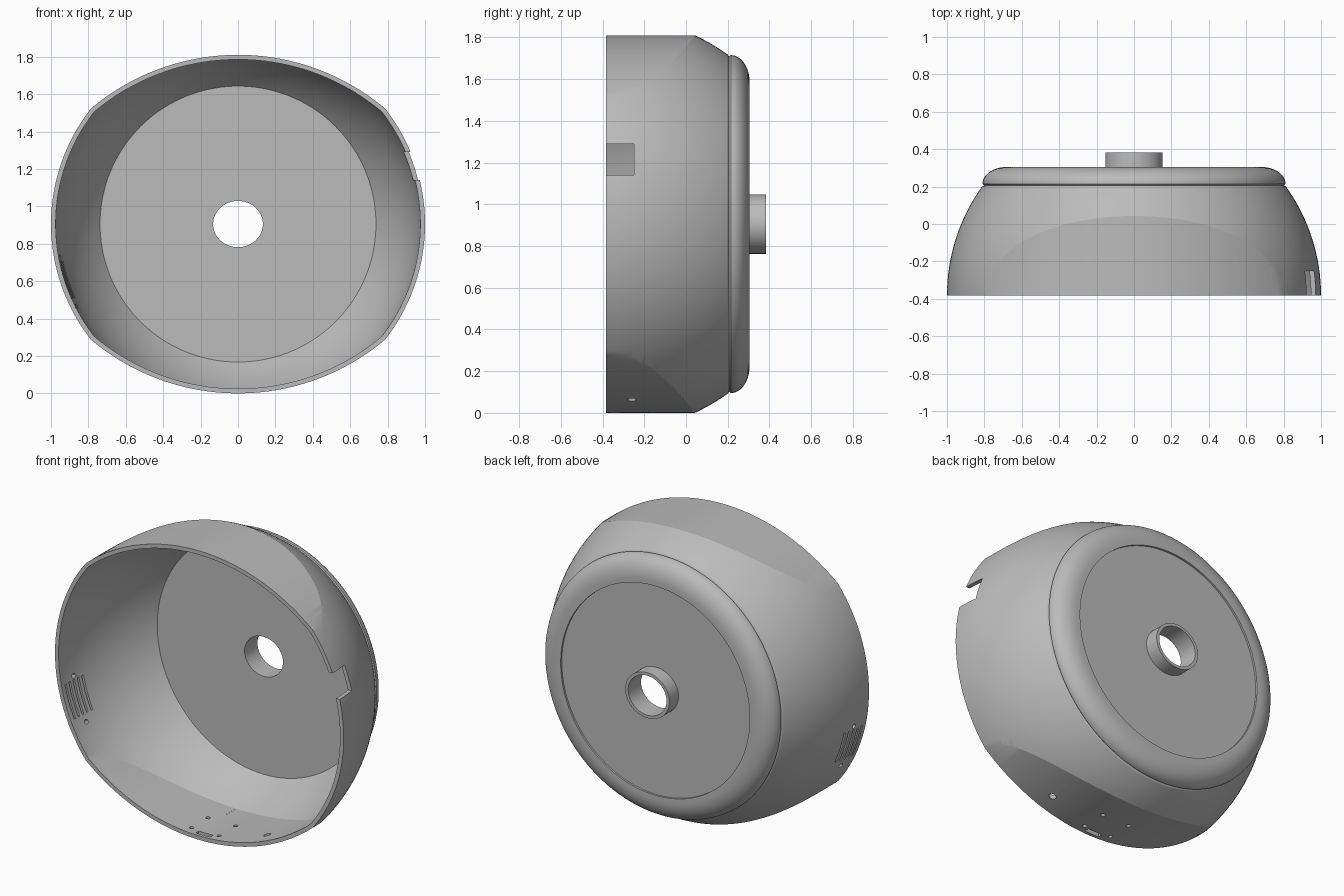
import bpy, bmesh, math
from mathutils import Matrix, Vector

cube = bpy.data.objects.get("Cube")
if cube:
    bpy.data.objects.remove(cube)

FRONT, BACK, MID = -0.3825, 0.305, 0.905   # opening, rear face, axis height
LENS_R, LENS_SHIFT = 1.22, 0.315           # arcs that trim the top and bottom
SEGS = 144

grey = bpy.data.materials.new("plain_grey")
grey.use_nodes = True
colour = (0.5, 0.5, 0.5, 1)
grey.diffuse_color = colour
grey.node_tree.nodes["Principled BSDF"].inputs["Base Color"].default_value = colour


def finish(name, bm):
    bmesh.ops.recalc_face_normals(bm, faces=bm.faces)
    mesh = bpy.data.meshes.new(name)
    bm.to_mesh(mesh)
    bm.free()
    mesh.materials.append(grey)
    obj = bpy.data.objects.new(name, mesh)
    bpy.context.collection.objects.link(obj)
    return obj


def lathe(name, profile, squash=1.0):
    """Closed solid turned around the y axis from (radius, y) points."""
    bm = bmesh.new()
    rings = []
    for r, y in profile:
        angles = [math.tau * i / SEGS for i in range(SEGS)]
        rings.append([bm.verts.new((r * math.cos(a), y, MID + r * squash * math.sin(a))) for a in angles])
    for a, b in zip(rings, rings[1:]):
        for i in range(SEGS):
            j = (i + 1) % SEGS
            bm.faces.new((a[i], a[j], b[j], b[i]))
    bm.faces.new(rings[0])
    bm.faces.new(rings[-1])
    return finish(name, bm)


def lens_prism(name, radius):
    """Prism along y, bounded above and below by wide arcs."""
    half = math.acos(LENS_SHIFT / radius)
    steps = 80
    upper = [half - 2 * half * i / steps for i in range(steps + 1)]
    pts = [(radius * math.sin(a), radius * math.cos(a) - LENS_SHIFT) for a in upper]
    pts += [(x, -z) for x, z in reversed(pts[1:-1])]
    bm = bmesh.new()
    base = bm.faces.new([bm.verts.new((x, -0.7, MID + z)) for x, z in pts])
    ext = bmesh.ops.extrude_face_region(bm, geom=[base])["geom"]
    moved = [v for v in ext if isinstance(v, bmesh.types.BMVert)]
    bmesh.ops.translate(bm, verts=moved, vec=(0, 1.4, 0))
    return finish(name, bm)


def box(name, centre, size, turn=0.0):
    bm = bmesh.new()
    mat = Matrix.Translation(centre) @ Matrix.Rotation(turn, 4, 'Y') @ Matrix.Diagonal((*size, 1))
    bmesh.ops.create_cube(bm, size=1, matrix=mat)
    return finish(name, bm)


def drill(name, centre, radius, axis):
    bm = bmesh.new()
    turn = Vector((0, 0, 1)).rotation_difference(Vector(axis)).to_matrix().to_4x4()
    bmesh.ops.create_cone(bm, cap_ends=True, segments=20, radius1=radius, radius2=radius,
                          depth=0.24, matrix=Matrix.Translation(centre) @ turn)
    return finish(name, bm)


def combine(target, other, operation):
    mod = target.modifiers.new("combine", 'BOOLEAN')
    mod.operation, mod.object, mod.solver = operation, other, 'EXACT'
    other.hide_render = True
    bpy.context.view_layer.objects.active = target
    bpy.ops.object.modifier_apply(modifier=mod.name)
    bpy.data.objects.remove(other)


def dome(radius, y_end, steps=28):
    ys = [FRONT + (y_end - FRONT) * i / steps for i in range(steps + 1)]
    return [(math.sqrt(radius ** 2 - (y - FRONT) ** 2), y) for y in ys]


# Outer body: spherical wall, small groove, rounded rear rim, shallow recessed disc
rim = [(0.68 + 0.13 * math.cos(a), 0.215 + 0.09 * math.sin(a))
       for a in [math.pi / 2 * i / 14 for i in range(15)]]
housing = lathe("housing", dome(1.0, 0.2) + [(0.802, 0.207)] + rim + [(0.655, BACK), (0.655, 0.293)])
combine(housing, lens_prism("outer_trim", LENS_R), 'INTERSECT')

# Hollow inside with a flat floor
hollow = lathe("hollow", [(0.975, -0.6)] + dome(0.975, 0.255))
combine(hollow, lens_prism("inner_trim", LENS_R - 0.025), 'INTERSECT')
combine(housing, hollow, 'DIFFERENCE')

# Rear collar with a through hole
combine(housing, lathe("rear_collar", [(0.153, 0.275), (0.153, 0.3825)], 0.93), 'UNION')
combine(housing, lathe("collar_hole", [(0.133, 0.1), (0.133, 0.6)], 0.93), 'DIFFERENCE')

# Rectangular notch in the left edge
combine(housing, box("edge_notch", (0.95, -0.35, 1.215), (0.3, 0.2, 0.15)), 'DIFFERENCE')

# Vent slots and screw holes in the right wall
tilt = math.radians(-18)
out = Vector((-math.cos(tilt), 0, math.sin(tilt)))
for i in range(5):
    y = FRONT + 0.04 + 0.036 * i
    combine(housing, box("vent_slot", out * 0.97 + Vector((0, y, MID)), (0.2, 0.013, 0.21), tilt), 'DIFFERENCE')
for angle in (-10.5, -27):
    a = math.radians(angle)
    way = Vector((-math.cos(a), 0, math.sin(a)))
    combine(housing, drill("vent_screw_hole", way * 0.97 + Vector((0, FRONT + 0.115, MID)), 0.014, way), 'DIFFERENCE')

# Port, its four screw holes and a round cable hole in the bottom
for x in (-0.095, 0.095):
    for t in (0.06, 0.222):
        combine(housing, drill("port_screw_hole", (x, FRONT + t, 0.01), 0.013, (0, 0, 1)), 'DIFFERENCE')
combine(housing, box("port_slot", (0.01, FRONT + 0.036, 0), (0.1, 0.03, 0.2)), 'DIFFERENCE')
combine(housing, drill("cable_hole", (0.385, -0.26, 0.06), 0.021, (0, 0, 1)), 'DIFFERENCE')

# Smooth shading with crisp edges
bpy.ops.object.select_all(action='DESELECT')
housing.select_set(True)
bpy.context.view_layer.objects.active = housing
bpy.ops.object.shade_smooth_by_angle(angle=math.radians(15))
